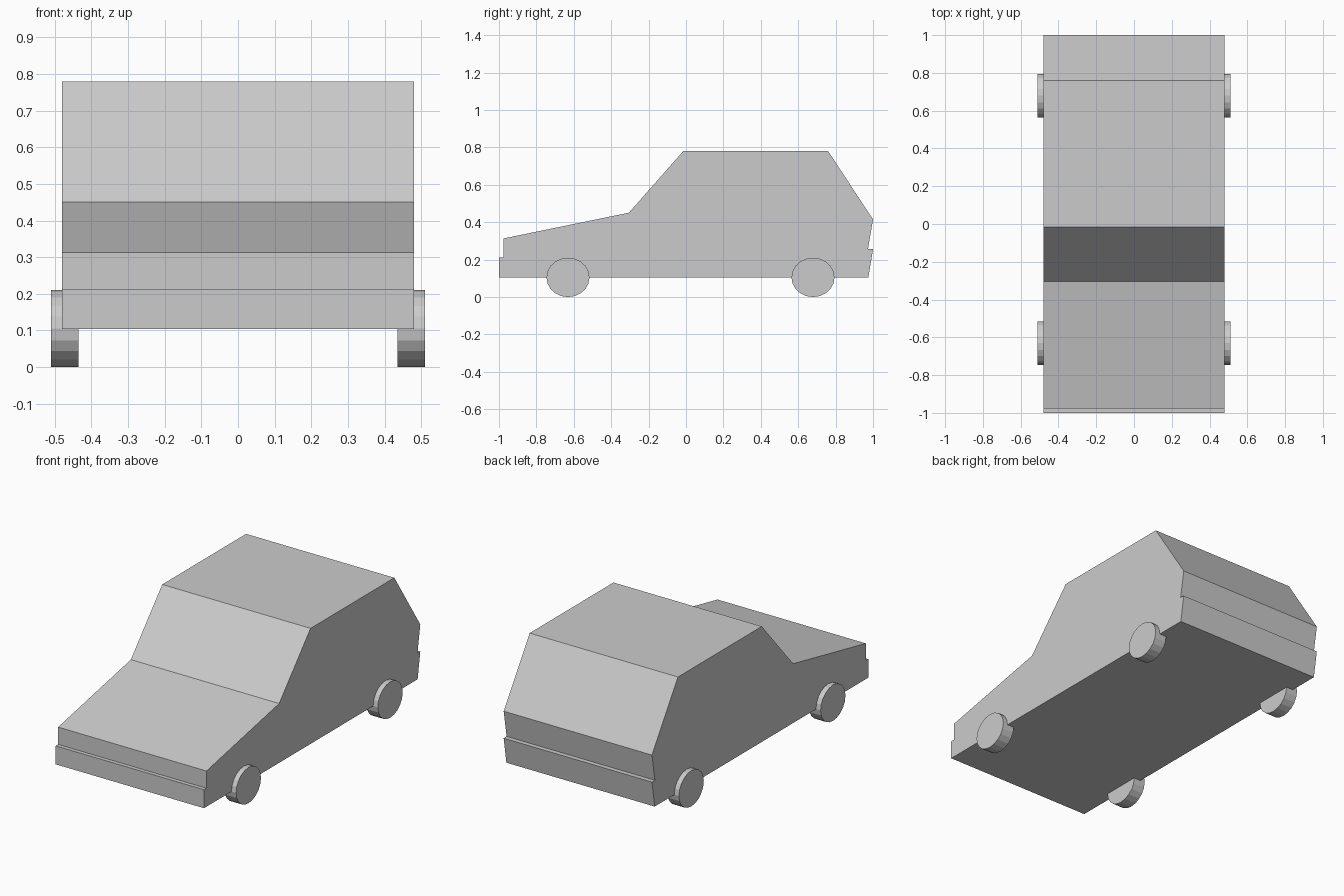
import bpy, bmesh
from math import pi
from mathutils import Matrix

if "Cube" in bpy.data.objects:
    bpy.data.objects.remove(bpy.data.objects["Cube"])

HALF_WIDTH = 0.48

# Side outline of the car as (y, z), front bumper to tail
PROFILE = [(-1.0, 0.104), (-1.0, 0.212), (-0.977, 0.212), (-0.977, 0.313),
           (-0.305, 0.451), (-0.015, 0.78), (0.76, 0.78), (1.0, 0.415),
           (0.973, 0.257), (1.0, 0.257), (0.975, 0.104)]


def add_object(name, bm):
    bmesh.ops.recalc_face_normals(bm, faces=bm.faces)
    mesh = bpy.data.meshes.new(name)
    bm.to_mesh(mesh)
    bm.free()
    obj = bpy.data.objects.new(name, mesh)
    bpy.context.collection.objects.link(obj)
    return obj


# Body shell: outline extruded across the width
bm = bmesh.new()
side = bm.faces.new([bm.verts.new((-HALF_WIDTH, y, z)) for y, z in PROFILE])
extruded = bmesh.ops.extrude_face_region(bm, geom=[side], use_keep_orig=True)
moved = [v for v in extruded["geom"] if isinstance(v, bmesh.types.BMVert)]
bmesh.ops.translate(bm, verts=moved, vec=(2 * HALF_WIDTH, 0, 0))
add_object("car_body", bm)


# Wheels: slightly oval low-poly discs, partly sunk into the body
def add_wheel(name, x, y):
    bm = bmesh.new()
    bmesh.ops.create_cone(bm, cap_ends=True, segments=20, radius1=1, radius2=1,
                          depth=0.075, matrix=Matrix.Rotation(pi / 2, 4, 'Y'))
    bmesh.ops.scale(bm, verts=bm.verts, vec=(1, 0.115, 0.105))
    bmesh.ops.translate(bm, verts=bm.verts, vec=(x, y, 0.105))
    add_object(name, bm)


for end, y in (("front", -0.631), ("rear", 0.679)):
    for hand, sign in (("left", 1), ("right", -1)):
        add_wheel(f"{end}_{hand}_wheel", sign * 0.4725, y)
